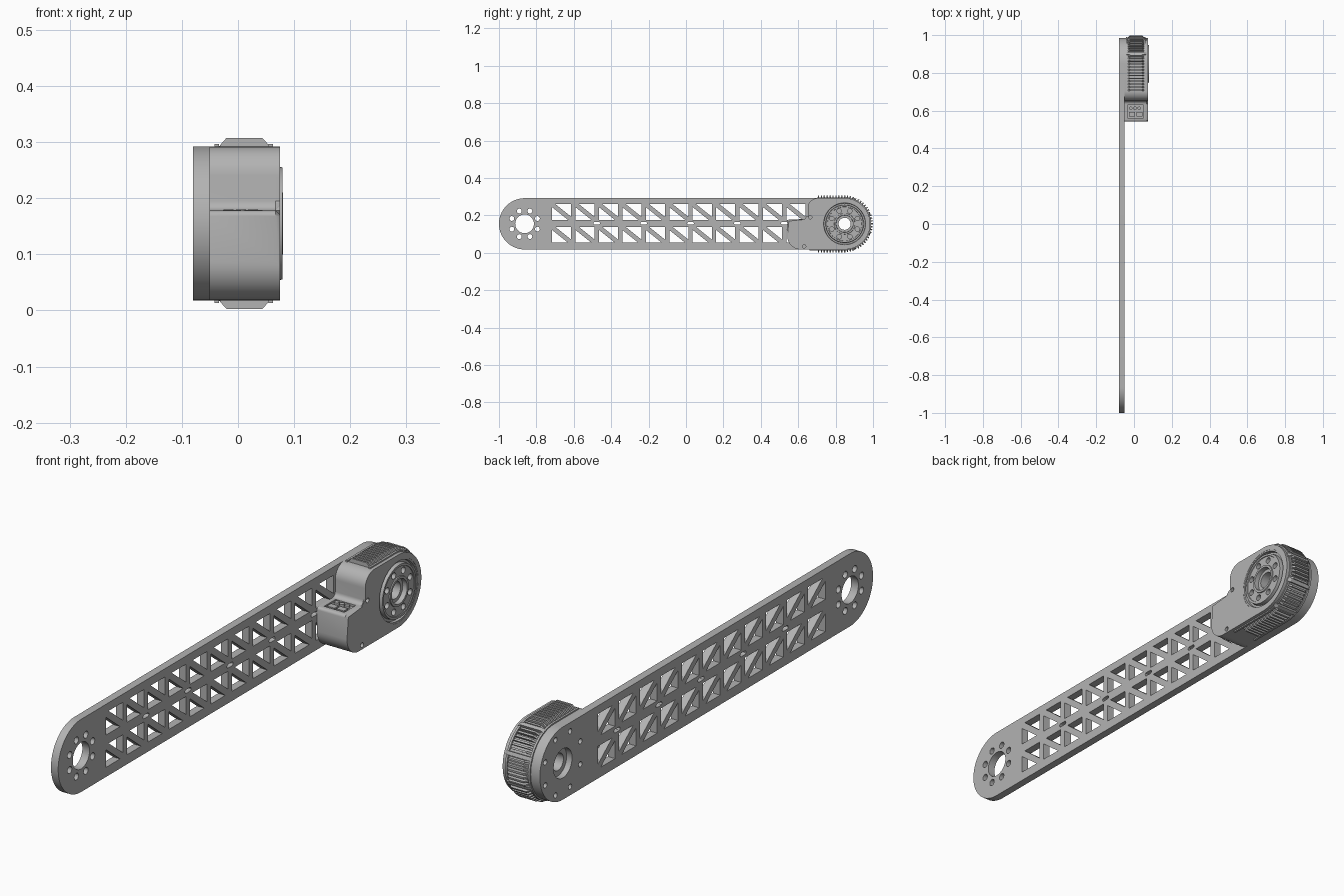
import bpy, bmesh
from math import sin, cos, pi, radians
from mathutils import Matrix, Vector

if "Cube" in bpy.data.objects:
    bpy.data.objects.remove(bpy.data.objects["Cube"])

AXIS_Y, AXIS_Z, RADIUS = 0.848, 0.155, 0.137   # motor axis and arm end radius
TAIL_Y = -0.863
BACK, JOINT, FACE = -0.08, -0.05, 0.075        # layers along x


def material(name, value):
    m = bpy.data.materials.new(name)
    m.use_nodes = True
    m.diffuse_color = (value, value, value, 1)
    m.node_tree.nodes["Principled BSDF"].inputs["Base Color"].default_value = (value, value, value, 1)
    return m


GREY = material("machined grey", 0.45)


def arc(cy, cz, r, a0, a1, n):
    steps = [radians(a0 + (a1 - a0) * i / n) for i in range(n + 1)]
    return [(cy + r * cos(a), cz + r * sin(a)) for a in steps]


def circle(cy, cz, r, n=24):
    return arc(cy, cz, r, 0, 360, n)[:-1]


def ring_of_holes(cy, cz, r, hole, count, turn):
    return [circle(cy + r * cos(turn + 2 * pi * i / count),
                   cz + r * sin(turn + 2 * pi * i / count), hole, 16) for i in range(count)]


def box_profile(y0, y1, z0, z1):
    return [(y0, z0), (y1, z0), (y1, z1), (y0, z1)]


def prism(bm, pts, x0, x1):
    """Extrude a y-z outline along x and return the front face."""
    low = [bm.verts.new((x0, y, z)) for y, z in pts]
    high = [bm.verts.new((x1, y, z)) for y, z in pts]
    n = len(pts)
    bm.faces.new(low[::-1])
    for i in range(n):
        bm.faces.new((low[i], low[(i + 1) % n], high[(i + 1) % n], high[i]))
    return bm.faces.new(high)


def finish(bm, name):
    bmesh.ops.recalc_face_normals(bm, faces=bm.faces)
    me = bpy.data.meshes.new(name)
    bm.to_mesh(me)
    bm.free()
    ob = bpy.data.objects.new(name, me)
    bpy.context.collection.objects.link(ob)
    me.materials.append(GREY)
    return ob


def activate(ob):
    bpy.ops.object.select_all(action='DESELECT')
    ob.select_set(True)
    bpy.context.view_layer.objects.active = ob


def cut(ob, outlines, x0, x1):
    bm = bmesh.new()
    for pts in outlines:
        prism(bm, pts, x0, x1)
    cutter = finish(bm, "cutter")
    cutter.hide_render = True
    mod = ob.modifiers.new("cut", 'BOOLEAN')
    mod.operation, mod.solver, mod.object = 'DIFFERENCE', 'EXACT', cutter
    activate(ob)
    bpy.ops.object.modifier_apply(modifier=mod.name)
    bpy.data.objects.remove(cutter)


def smooth(ob):
    activate(ob)
    bpy.ops.object.shade_smooth_by_angle(angle=radians(30))


# Long arm plate with rounded ends
bm = bmesh.new()
prism(bm, arc(AXIS_Y, AXIS_Z, RADIUS, -90, 90, 40)
      + arc(TAIL_Y, AXIS_Z, RADIUS, 90, 270, 40), BACK, JOINT)
arm = finish(bm, "lattice_arm")

# Lattice windows: two triangles per cell, divided by a diagonal strut
PITCH, WIDTH, START, GAP = 0.1253, 0.102, -0.716, 0.017
windows = []
for col in range(11):
    y0 = START + col * PITCH
    y1 = y0 + WIDTH
    for z0, z1 in ((0.054, 0.139), (0.176, 0.261)):
        windows.append([(y0, z0), (y1 - GAP, z0), (y0, z1 - GAP)])
        windows.append([(y1, z1), (y0 + GAP, z1), (y1, z0 + GAP)])
for col in range(2, 11, 2):
    y = START + col * PITCH - (PITCH - WIDTH) / 2
    windows.append(arc(y + 0.011, 0.1575, 0.007, -90, 90, 6) + arc(y - 0.011, 0.1575, 0.007, 90, 270, 6))
windows.append(circle(TAIL_Y, AXIS_Z, 0.05, 48))
windows += ring_of_holes(TAIL_Y, AXIS_Z, 0.074, 0.013, 8, pi / 8)
windows.append(circle(AXIS_Y, AXIS_Z, 0.055, 48))
windows += ring_of_holes(AXIS_Y, AXIS_Z, 0.113, 0.010, 8, pi / 8)
cut(arm, windows, BACK - 0.02, JOINT + 0.02)
smooth(arm)

# Motor housing: round drum merging into a lower connector block
outline = (arc(AXIS_Y, AXIS_Z, RADIUS, -90, 90, 40)
           + arc(0.703, 0.24, 0.052, 90, 180, 10)
           + arc(0.634, 0.195, 0.017, 0, -90, 6)
           + arc(0.552, 0.168, 0.010, 90, 180, 4)
           + arc(0.612, 0.088, 0.070, 180, 270, 12))
bm = bmesh.new()
front = prism(bm, outline, JOINT, FACE)
bmesh.ops.bevel(bm, geom=list(front.edges), offset=0.008, segments=1, affect='EDGES')
housing = finish(bm, "motor_housing")
cut(housing, [circle(AXIS_Y, AXIS_Z, 0.118, 64)], JOINT - 0.02, FACE + 0.02)
cut(housing, [box_profile(0.562, 0.63, 0.17, 0.2)], -0.034, 0.05)
cut(housing, ring_of_holes(0.665, 0.19, 0.0, 0.009, 1, 0)
    + ring_of_holes(0.632, 0.034, 0.0, 0.009, 1, 0), FACE - 0.012, FACE + 0.02)
smooth(housing)

# Turned output flange with groove, raised face and hollow shaft
profile = [(0.032, -0.06), (0.1185, -0.05), (0.1185, 0.074), (0.112, 0.074), (0.110, 0.064),
           (0.102, 0.064), (0.100, 0.079), (0.092, 0.079), (0.091, 0.076), (0.056, 0.076),
           (0.055, 0.080), (0.046, 0.080), (0.045, 0.062), (0.032, 0.062)]
bm = bmesh.new()
verts = [bm.verts.new((x, AXIS_Y + r, AXIS_Z)) for r, x in profile]
edges = [bm.edges.new((verts[i - 1], verts[i])) for i in range(len(verts))]
bmesh.ops.spin(bm, geom=verts + edges, cent=(0, AXIS_Y, AXIS_Z), axis=(1, 0, 0),
               angle=2 * pi, steps=64, use_merge=True)
bmesh.ops.remove_doubles(bm, verts=bm.verts, dist=0.0001)
flange = finish(bm, "output_flange")
cut(flange, ring_of_holes(AXIS_Y, AXIS_Z, 0.074, 0.012, 8, pi / 8), 0.055, 0.1)
smooth(flange)


# Cooling fins and dividing ribs around the drum
def fin(bm, origin, angle, half, thick, foot, height):
    """Trapezoid bar lying along x, rising outwards at the given angle."""
    out = Vector((0, cos(angle), sin(angle)))
    side = Vector((0, -sin(angle), cos(angle)))
    mid = 0.0115
    shape = [(mid - half, -0.006), (mid + half, -0.006), (mid + half, foot),
             (mid + half - 0.012, height), (mid - half + 0.012, height), (mid - half, foot)]
    rings = [[bm.verts.new(origin + Vector((x, 0, 0)) + out * h + side * s) for x, h in shape]
             for s in (-thick / 2, thick / 2)]
    bm.faces.new(rings[0])
    bm.faces.new(rings[1][::-1])
    for i in range(len(shape)):
        bm.faces.new((rings[0][i - 1], rings[0][i], rings[1][i], rings[1][i - 1]))


def rim(angle):
    return Vector((0, AXIS_Y + RADIUS * cos(angle), AXIS_Z + RADIUS * sin(angle)))


RIBS = [67.5, 22.5, -22.5, -67.5]
bm = bmesh.new()
for degrees in range(-84, 85, 6):
    if min(abs(degrees - r) for r in RIBS) > 4:
        a = radians(degrees)
        fin(bm, rim(a), a, 0.044, 0.007, 0.002, 0.014)
for sign in (1, -1):
    for i in range(10):
        y = AXIS_Y - i * 0.0155
        fin(bm, Vector((0, y, AXIS_Z + sign * RADIUS)), sign * pi / 2, 0.044, 0.007, 0.002, 0.0155)
finish(bm, "cooling_fins")

bm = bmesh.new()
for degrees in RIBS:
    a = radians(degrees)
    fin(bm, rim(a), a, 0.054, 0.014, 0.004, 0.011)
finish(bm, "dividing_ribs")

# Shallow rails framing the fins on both sides
bm = bmesh.new()
for x in (-0.042, 0.054):
    prism(bm, arc(AXIS_Y, AXIS_Z, RADIUS + 0.005, -90, 90, 40)
          + [(0.70, AXIS_Z + RADIUS + 0.005), (0.70, AXIS_Z + RADIUS - 0.004)]
          + arc(AXIS_Y, AXIS_Z, RADIUS - 0.004, 90, -90, 40)
          + [(0.66, AXIS_Z - RADIUS + 0.004), (0.66, AXIS_Z - RADIUS - 0.005)], x, x + 0.008)
smooth(finish(bm, "fin_rails"))

# Sockets in the recess of the connector block
bm = bmesh.new()
for x in (-0.027, 0.012):
    prism(bm, box_profile(0.568, 0.592, 0.165, 0.179), x, x + 0.032)
for x in (-0.026, -0.004, 0.018):
    bmesh.ops.create_cone(bm, cap_ends=True, segments=20, radius1=0.009, radius2=0.009, depth=0.014,
                          matrix=Matrix.Translation((x + 0.009, 0.613, 0.173)))
smooth(finish(bm, "connector_sockets"))
